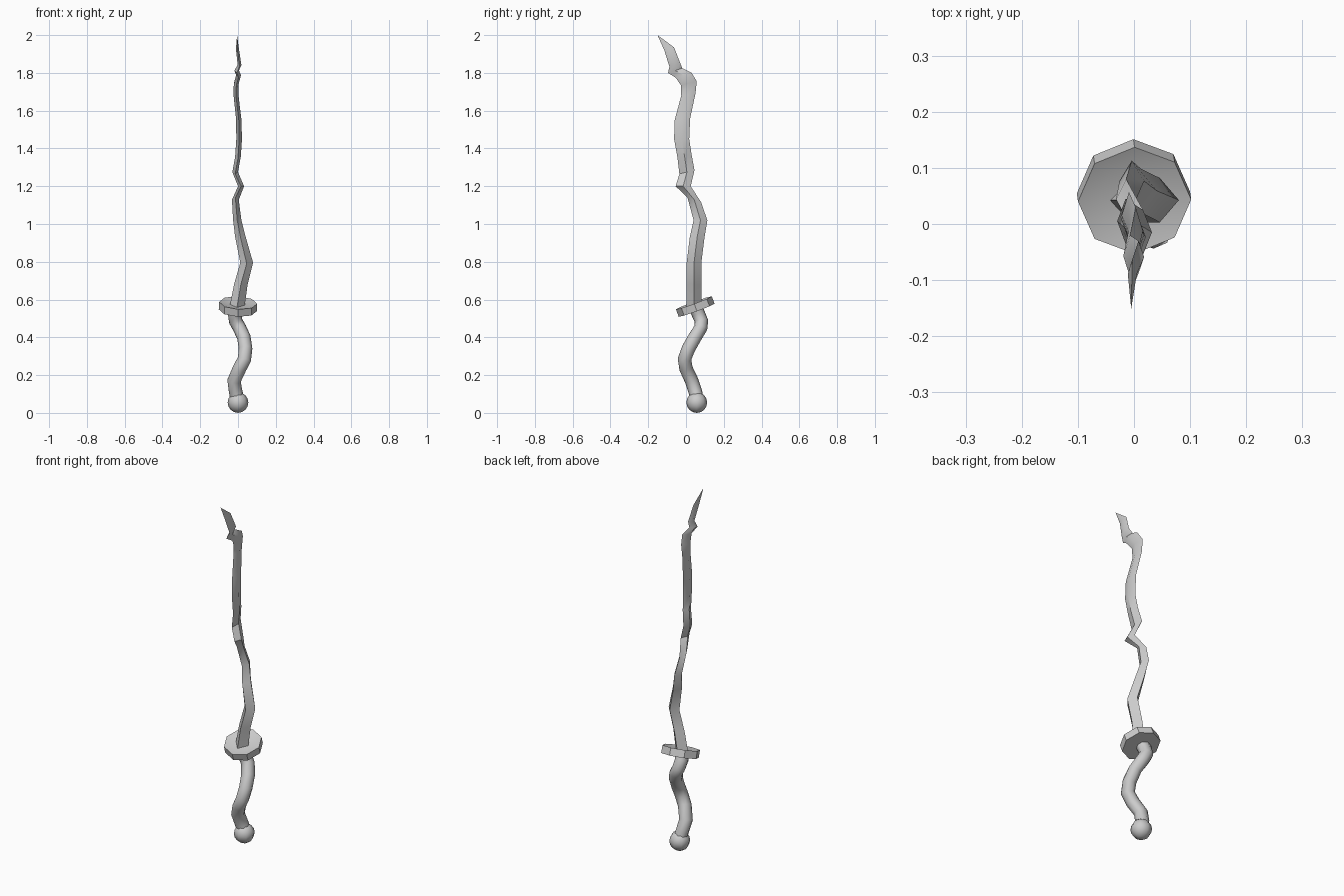
import bpy, bmesh, math
from mathutils import Vector, Matrix

if "Cube" in bpy.data.objects:
    bpy.data.objects.remove(bpy.data.objects["Cube"])


def finish(name, bm, angle=35):
    bmesh.ops.recalc_face_normals(bm, faces=bm.faces)
    me = bpy.data.meshes.new(name)
    bm.to_mesh(me)
    bm.free()
    ob = bpy.data.objects.new(name, me)
    bpy.context.collection.objects.link(ob)
    bpy.ops.object.select_all(action='DESELECT')
    ob.select_set(True)
    bpy.context.view_layer.objects.active = ob
    bpy.ops.object.shade_smooth_by_angle(angle=math.radians(angle))
    return ob


def loft(name, rings, tip=None, angle=35):
    bm = bmesh.new()
    loops = [[bm.verts.new(p) for p in r] for r in rings]
    n = len(rings[0])
    for a, b in zip(loops, loops[1:]):
        for i in range(n):
            j = (i + 1) % n
            bm.faces.new((a[i], a[j], b[j], b[i]))
    bm.faces.new(loops[0])
    if tip:
        t = bm.verts.new(tip)
        for i in range(n):
            bm.faces.new((loops[-1][i], loops[-1][(i + 1) % n], t))
    else:
        bm.faces.new(loops[-1])
    return finish(name, bm, angle)


# Pommel: low-poly ball
bm = bmesh.new()
bmesh.ops.create_uvsphere(bm, u_segments=8, v_segments=8, radius=0.055,
                          matrix=Matrix.Translation((0, 0.057, 0.055)))
finish("pommel", bm, 60)

# Handle: wavy round grip swept along a path
path = [Vector(p) for p in [
    (0, 0.06, 0.06), (-0.012, 0.05, 0.11), (-0.021, 0.03, 0.17),
    (0.008, 0.0, 0.235), (0.034, -0.008, 0.285), (0.04, 0.013, 0.34),
    (0.031, 0.047, 0.40), (0.008, 0.078, 0.45), (-0.012, 0.082, 0.485),
    (-0.018, 0.065, 0.525), (-0.01, 0.05, 0.56)]]
rings = []
for i, p in enumerate(path):
    d = (path[min(i + 1, len(path) - 1)] - path[max(i - 1, 0)]).normalized()
    u = Vector((0, 1, 0)).cross(d).normalized()
    v = d.cross(u)
    rings.append([p + 0.036 * (math.cos(a) * u + math.sin(a) * v)
                  for a in (k * math.pi / 4 for k in range(8))])
loft("handle", rings, angle=60)

# Guard: tilted octagonal disc with a shallow dished top
bm = bmesh.new()
bmesh.ops.create_cone(bm, cap_ends=True, segments=8, radius1=0.101,
                      radius2=0.101, depth=0.042)
top = max(bm.faces, key=lambda f: f.calc_center_median().z)
bmesh.ops.inset_region(bm, faces=[top], thickness=0.038)
bmesh.ops.translate(bm, verts=top.verts, vec=(0, 0, -0.01))
bm.transform(Matrix.Translation((0, 0.049, 0.563))
             @ Matrix.Rotation(math.radians(20), 4, 'X')
             @ Matrix.Rotation(math.radians(3), 4, 'Y'))
finish("guard", bm, 30)

# Blade: diamond sections (front y, front z, back y, back z, centre x, half thickness)
sections = [
    (0.003, 0.55, 0.082, 0.55, -0.007, 0.04),
    (0.003, 0.68, 0.082, 0.68, 0.015, 0.036),
    (0.003, 0.79, 0.082, 0.80, 0.046, 0.034),
    (0.02, 0.93, 0.098, 0.93, 0.013, 0.028),
    (0.04, 1.02, 0.113, 1.02, -0.004, 0.022),
    (0.008, 1.14, 0.08, 1.115, -0.014, 0.018),
    (-0.055, 1.2, 0.025, 1.2, 0.016, 0.016),
    (-0.035, 1.265, 0.045, 1.285, -0.015, 0.015),
    (-0.045, 1.35, 0.03, 1.365, 0.0, 0.015),
    (-0.063, 1.45, 0.017, 1.45, 0.006, 0.015),
    (-0.06, 1.55, 0.022, 1.56, 0.004, 0.014),
    (-0.025, 1.68, 0.05, 1.69, -0.011, 0.013),
    (-0.027, 1.735, 0.057, 1.755, -0.009, 0.013),
    (-0.055, 1.775, 0.03, 1.80, 0.003, 0.013),
    (-0.095, 1.80, -0.02, 1.825, -0.007, 0.012),
    (-0.088, 1.833, -0.03, 1.85, 0.008, 0.01),
    (-0.115, 1.92, -0.063, 1.935, -0.003, 0.008)]
rings = []
for y0, z0, y1, z1, x, h in sections:
    ym, zm = (y0 + y1) / 2, (z0 + z1) / 2
    rings.append([(x, y0, z0), (x + h, ym, zm), (x, y1, z1), (x - h, ym, zm)])
loft("blade", rings, tip=(-0.005, -0.151, 2.0), angle=40)
